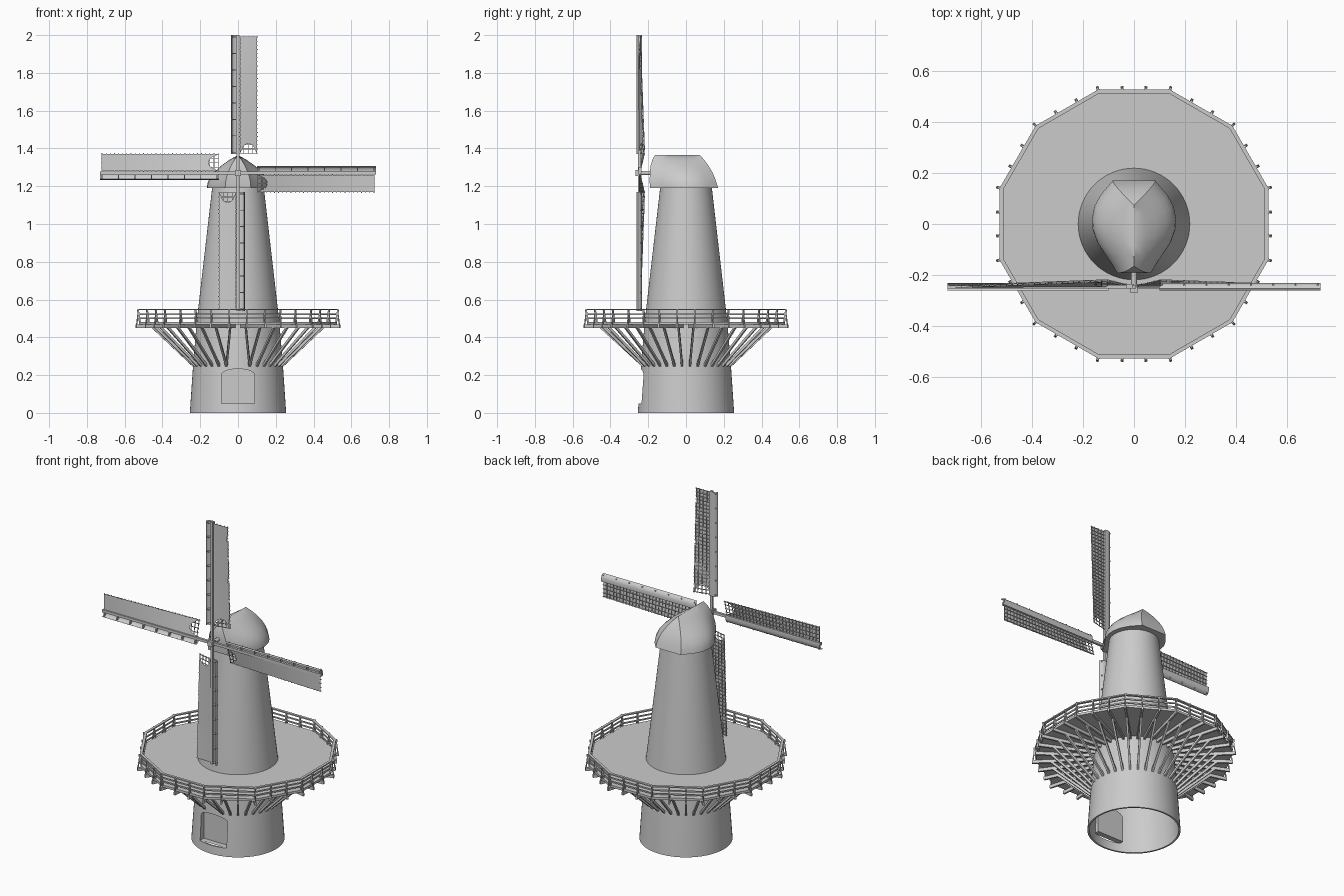
import bpy, bmesh, math
from mathutils import Vector

if "Cube" in bpy.data.objects:
    bpy.data.objects.remove(bpy.data.objects["Cube"])

HUB = Vector((0, -0.246, 1.27))


def finish(name, bm, smooth=None, normals=True):
    if normals:
        bmesh.ops.recalc_face_normals(bm, faces=bm.faces)
    me = bpy.data.meshes.new(name)
    bm.to_mesh(me)
    bm.free()
    ob = bpy.data.objects.new(name, me)
    bpy.context.collection.objects.link(ob)
    if smooth:
        bpy.ops.object.select_all(action='DESELECT')
        ob.select_set(True)
        bpy.context.view_layer.objects.active = ob
        bpy.ops.object.shade_smooth_by_angle(angle=math.radians(smooth))
    return ob


def beam(bm, a, b, w, h, up=(0, 0, 1)):
    """Square bar from a to b, w across and h along up."""
    a, b = Vector(a), Vector(b)
    d = (b - a).normalized()
    s = d.cross(Vector(up)).normalized()
    u = s.cross(d)
    c = [s * (i * w / 2) + u * (j * h / 2) for i, j in ((-1, -1), (1, -1), (1, 1), (-1, 1))]
    loft(bm, [[a + o for o in c], [b + o for o in c]], caps=True)


def loft(bm, rings, caps=False, closed_loop=True, cyclic=False):
    vs = [[bm.verts.new(p) for p in r] for r in rings]
    n = len(rings[0])
    pairs = list(zip(vs, vs[1:])) + ([(vs[-1], vs[0])] if cyclic else [])
    for r0, r1 in pairs:
        for i in range(n if closed_loop else n - 1):
            j = (i + 1) % n
            bm.faces.new((r0[i], r0[j], r1[j], r1[i]))
    if caps:
        bm.faces.new(vs[0])
        bm.faces.new(vs[-1])


def circle(r, z, n=64, off=0.0):
    return [(r * math.cos(off + math.tau * i / n), r * math.sin(off + math.tau * i / n), z) for i in range(n)]


def polar(r, deg, z):
    a = math.radians(deg)
    return Vector((r * math.cos(a), r * math.sin(a), z))


def dodeca(ap, z):
    return circle(ap / math.cos(math.pi / 12), z, 12, math.pi / 12)


# Tower: thin tapered shell, open at the bottom
bm = bmesh.new()
prof = [(0.255, 0), (0.238, 0.25), (0.219, 0.48), (0.136, 1.2), (0.126, 1.2), (0.209, 0.48), (0.228, 0.25), (0.245, 0)]
loft(bm, [circle(r, z) for r, z in prof], cyclic=True)
tower = finish("tower", bm)

# Door opening with a segmental arch
arch = [(-0.088, 0.05), (0.088, 0.05), (0.088, 0.2)]
arch += [(0.088 * math.cos(math.pi * i / 10), 0.2 + 0.033 * math.sin(math.pi * i / 10)) for i in range(1, 10)]
arch += [(-0.088, 0.2)]
bm = bmesh.new()
loft(bm, [[(x, -0.4, z) for x, z in arch], [(x, -0.1, z) for x, z in arch]], caps=True)
cutter = finish("door_cutter", bm)
cutter.hide_render = True
mod = tower.modifiers.new("door", 'BOOLEAN')
mod.operation, mod.solver, mod.object = 'DIFFERENCE', 'EXACT', cutter
bpy.context.view_layer.objects.active = tower
bpy.ops.object.modifier_apply(modifier="door")
bpy.data.objects.remove(cutter)
bpy.ops.object.select_all(action='DESELECT')
tower.select_set(True)
bpy.ops.object.shade_smooth_by_angle(angle=math.radians(30))

# Door niche behind the opening
bm = bmesh.new()
front = [(x, -math.sqrt((0.252 - 0.07 * z) ** 2 - x * x), z) for x, z in arch]
back = [(x, -0.2, z) for x, z in arch]
loft(bm, [front, back])
bm.faces.new([bm.verts.new(p) for p in back])
finish("door", bm)

# Cap: boat-shaped plan shrinking upward to a ridge
half = [(0.0, -0.19), (0.068, -0.19), (0.085, -0.16), (0.112, -0.12), (0.145, -0.07), (0.162, -0.02),
        (0.165, 0.02), (0.155, 0.07), (0.13, 0.115), (0.083, 0.17), (0.0, 0.17)]
plan = half + [(-x, y) for x, y in reversed(half[1:-1])]
levels = [(1.19, 1, -0.19, 0.17), (1.215, 0.98, -0.192, 0.163), (1.245, 0.9, -0.192, 0.153),
          (1.275, 0.76, -0.191, 0.139), (1.31, 0.53, -0.187, 0.118), (1.34, 0.27, -0.178, 0.096),
          (1.364, 0.01, -0.165, 0.075)]
bm = bmesh.new()
loft(bm, [[(x * s, y0 + (y + 0.19) / 0.36 * (y1 - y0), z) for x, y in plan] for z, s, y0, y1 in levels], caps=True)
finish("cap", bm, 35)

# Gallery deck: twelve-sided ring around the tower
bm = bmesh.new()
loft(bm, [dodeca(0.523, 0.468), dodeca(0.523, 0.482), dodeca(0.2, 0.482), dodeca(0.2, 0.468)], cyclic=True)
finish("gallery_deck", bm)

# Joists, diagonal braces and leaning railing posts
joists, braces, posts = bmesh.new(), bmesh.new(), bmesh.new()
for k in range(36):
    deg = 5 + 10 * k
    off = math.radians((deg + 15) % 30 - 15)
    edge = 1 / math.cos(off)
    beam(joists, polar(0.2, deg, 0.459), polar(0.54 * edge, deg, 0.459), 0.011, 0.018)
    # the pair over the door spreads aside
    foot = {265: 255, 275: 285}.get(deg, deg)
    beam(braces, polar(0.236, foot, 0.25), polar(0.462, deg, 0.462), 0.011, 0.013)
    beam(posts, polar(0.517 * edge, deg, 0.465), polar(0.53 * edge, deg, 0.548), 0.008, 0.008)
    beam(posts, polar(0.537 * edge, deg, 0.46), polar(0.528 * edge, deg, 0.53), 0.006, 0.006)
finish("gallery_joists", joists)
finish("gallery_braces", braces)
finish("railing_posts", posts)

# Railing: top rail and two lower rails
bm = bmesh.new()
for ap, z, w, h in ((0.519, 0.547, 0.015, 0.007), (0.517, 0.522, 0.006, 0.008), (0.515, 0.5, 0.006, 0.008)):
    loft(bm, [dodeca(ap - w / 2, z - h / 2), dodeca(ap + w / 2, z - h / 2),
              dodeca(ap + w / 2, z + h / 2), dodeca(ap - w / 2, z + h / 2)], cyclic=True)
finish("railing", bm)

# Windshaft and hub
bm = bmesh.new()
loft(bm, [[(0.011 * math.cos(a), y, HUB.z + 0.011 * math.sin(a)) for a in [math.tau * i / 16 for i in range(16)]]
          for y in (-0.265, -0.15)], caps=True)
beam(bm, (0, -0.268, 1.27), (0, -0.235, 1.27), 0.03, 0.03)
finish("windshaft", bm, 30)


def twist(x, r):
    """Depth of the sail surface: pitched near the hub, flat at the tip."""
    return 0.025 * (x / 0.105) * (1 - (r - 0.1) / 0.63)


# One sail pointing up from the hub: frame of stock, lattice and ribs
frame = bmesh.new()
beam(frame, (0, 0, 0), (0, 0, 0.73), 0.016, 0.014, (0, 1, 0))
for i in range(29):
    r = 0.105 + 0.615 * i / 28
    beam(frame, (0, 0.002, r), (0.105, 0.002 + twist(0.105, r), r), 0.0035, 0.0035)
for x in (0.03, 0.054, 0.078, 0.099):
    beam(frame, (x, 0.004 + twist(x, 0.1), 0.1), (x, 0.004 + twist(x, 0.725), 0.725), 0.0035, 0.0035, (0, 1, 0))
for i in range(8):
    r = 0.11 + 0.61 * i / 7
    beam(frame, (-0.032, 0.002, r), (0.0, 0.002, r), 0.016, 0.005)

# Curved leading board, hollow toward the front
board = bmesh.new()
curve = [(0.008, 0.013), (-0.01, 0.014), (-0.024, 0.01), (-0.033, 0.002), (-0.036, -0.007), (-0.031, -0.015)]
loft(board, [[(x, y, r) for x, y in curve] for r in (0.1, 0.73)], closed_loop=False)

# Sailcloth with an arched inner edge
cloth = bmesh.new()
rows = []
for j in range(15):
    x = 0.01 + 0.09 * j / 14
    r0 = 0.1 + 0.055 * math.sqrt(max(0, 1 - ((x - 0.055) / 0.04) ** 2))
    rows.append([(x, -0.003 + twist(x, r), r) for r in [r0 + (0.72 - r0) * i / 8 for i in range(9)]])
loft(cloth, rows, closed_loop=False)

# Repeat the sail four times around the hub
parts = [finish("sail_frame", frame), finish("sail_board", board, 40), finish("sail_cloth", cloth, 30)]
for ob in parts:
    ob.location = HUB
    for k in range(1, 4):
        cp = ob.copy()
        cp.rotation_euler = (0, k * math.pi / 2, 0)
        bpy.context.collection.objects.link(cp)
